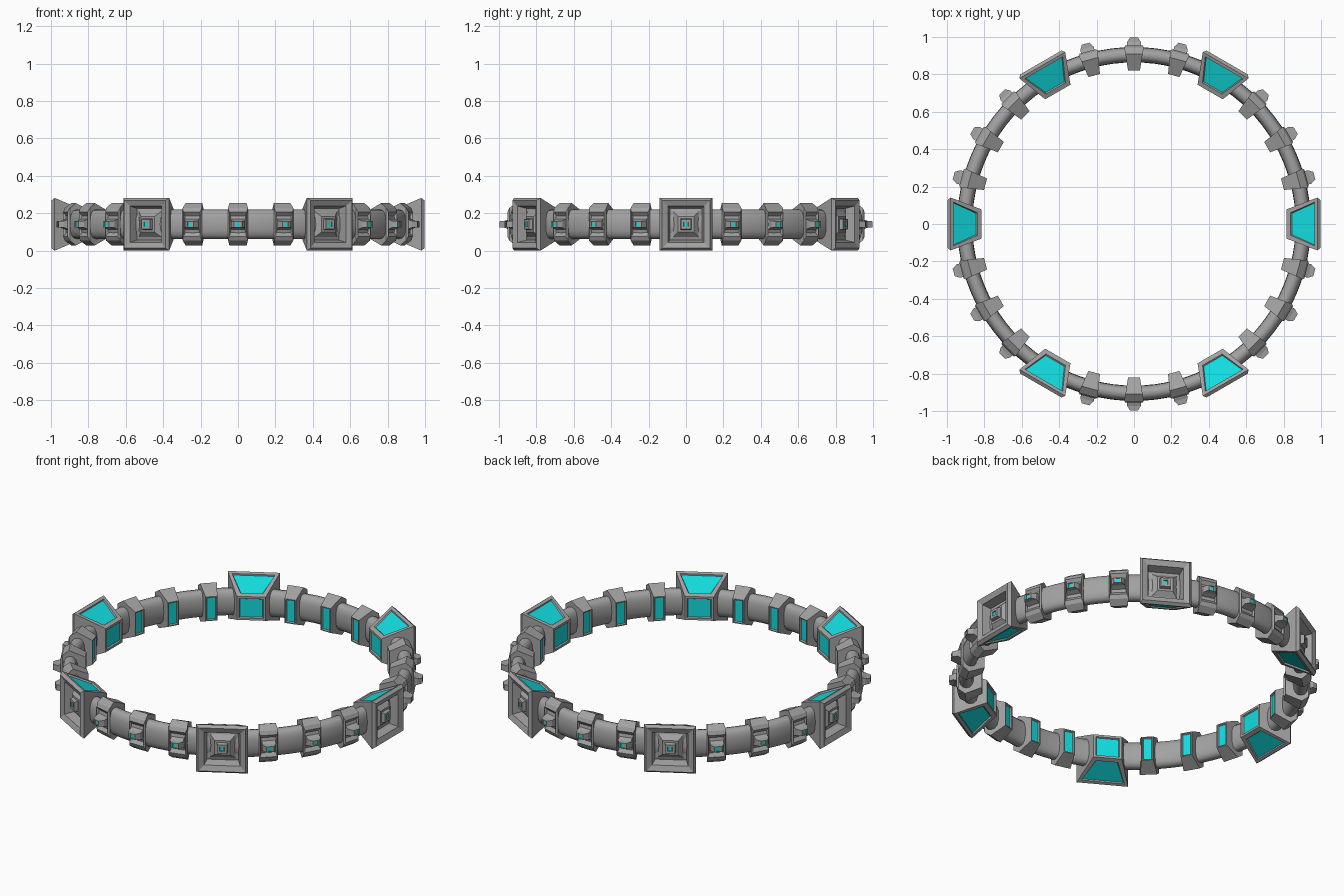
import bpy
import bmesh
import math
from mathutils import Matrix

cube = bpy.data.objects.get("Cube")
if cube:
    bpy.data.objects.remove(cube, do_unlink=True)

MID_Z = 0.141


def material(name, color):
    mat = bpy.data.materials.new(name)
    mat.use_nodes = True
    mat.diffuse_color = color
    bsdf = next(n for n in mat.node_tree.nodes if n.type == 'BSDF_PRINCIPLED')
    bsdf.inputs["Base Color"].default_value = color
    return mat


METAL = material("grey metal", (0.36, 0.36, 0.36, 1))
GLOW = material("cyan glow", (0.006, 0.72, 0.74, 1))


def finish(bm, name, angle=0.0):
    bmesh.ops.recalc_face_normals(bm, faces=bm.faces)
    mesh = bpy.data.meshes.new(name)
    bm.to_mesh(mesh)
    bm.free()
    mesh.materials.append(METAL)
    mesh.materials.append(GLOW)
    obj = bpy.data.objects.new(name, mesh)
    obj.matrix_world = Matrix.Translation((0, 0, MID_Z)) @ Matrix.Rotation(angle, 4, 'Z')
    bpy.context.collection.objects.link(obj)
    return obj


def glowing_panel(bm, face, border):
    """Bevelled frame, then a sunken glowing panel."""
    bmesh.ops.inset_individual(bm, faces=[face], thickness=border)
    bmesh.ops.inset_individual(bm, faces=[face], thickness=0.006, depth=-0.008)
    face.material_index = 1


def stepped_block(name, angle, steps, border, panel_sides):
    """Rectangular rings (radius, half width, half height) joined from inside to outside."""
    bm = bmesh.new()
    loops = [[bm.verts.new((r, sy * w, sz * h))
              for sy, sz in ((-1, -1), (1, -1), (1, 1), (-1, 1))]
             for r, w, h in steps]
    inner = bm.faces.new(loops[0])
    tip = bm.faces.new(loops[-1])
    first_walls = []
    for n, (a, b) in enumerate(zip(loops, loops[1:])):
        for i in range(4):
            j = (i + 1) % 4
            wall = bm.faces.new((a[i], a[j], b[j], b[i]))
            if n == 0:
                first_walls.append(wall)
    bmesh.ops.recalc_face_normals(bm, faces=bm.faces)
    tip.material_index = 1
    glowing_panel(bm, inner, border)
    if panel_sides:
        # lower and upper walls
        for wall in (first_walls[0], first_walls[2]):
            glowing_panel(bm, wall, 0.03)
    return finish(bm, name, angle)


# Rounded band
bm = bmesh.new()
SEGMENTS, SIDES = 96, 16
rings = []
for s in range(SEGMENTS):
    a = 2 * math.pi * s / SEGMENTS
    ring = []
    for k in range(SIDES):
        t = 2 * math.pi * k / SIDES
        c, d = math.cos(t), math.sin(t)
        r = 0.905 + 0.041 * math.copysign(abs(c) ** 0.8, c)
        z = 0.078 * math.copysign(abs(d) ** 0.8, d)
        ring.append(bm.verts.new((r * math.cos(a), r * math.sin(a), z)))
    rings.append(ring)
for s in range(SEGMENTS):
    a, b = rings[s], rings[(s + 1) % SEGMENTS]
    for k in range(SIDES):
        m = (k + 1) % SIDES
        bm.faces.new((a[k], b[k], b[m], a[m]))
band = finish(bm, "band")
for poly in band.data.polygons:
    poly.use_smooth = True

# Large block: tapered body, square frame, recess, stepped pyramid
LARGE = [
    (0.815, 0.078, 0.07), (0.98, 0.141, 0.141), (0.997, 0.128, 0.128),
    (0.985, 0.097, 0.097), (0.935, 0.085, 0.085), (0.94, 0.068, 0.068),
    (0.965, 0.042, 0.042), (0.965, 0.03, 0.03), (0.985, 0.026, 0.026),
    (0.985, 0.013, 0.013), (0.98, 0.011, 0.011),
]
# Small clamp: tapered body with sloped outer faces and a projecting stud
SMALL = [
    (0.822, 0.032, 0.072), (0.91, 0.046, 0.113), (0.945, 0.053, 0.087),
    (0.955, 0.046, 0.065), (0.94, 0.04, 0.045), (0.945, 0.037, 0.028),
    (0.972, 0.037, 0.018), (0.998, 0.021, 0.016), (0.998, 0.011, 0.012),
    (0.994, 0.01, 0.011),
]

# Every fourth position round the band holds a large block
for i in range(24):
    angle = math.radians(15 * i)
    if i % 4 == 0:
        stepped_block(f"large_block_{i // 4 + 1}", angle, LARGE, 0.018, True)
    else:
        stepped_block(f"small_clamp_{i + 1}", angle, SMALL, 0.008, False)
